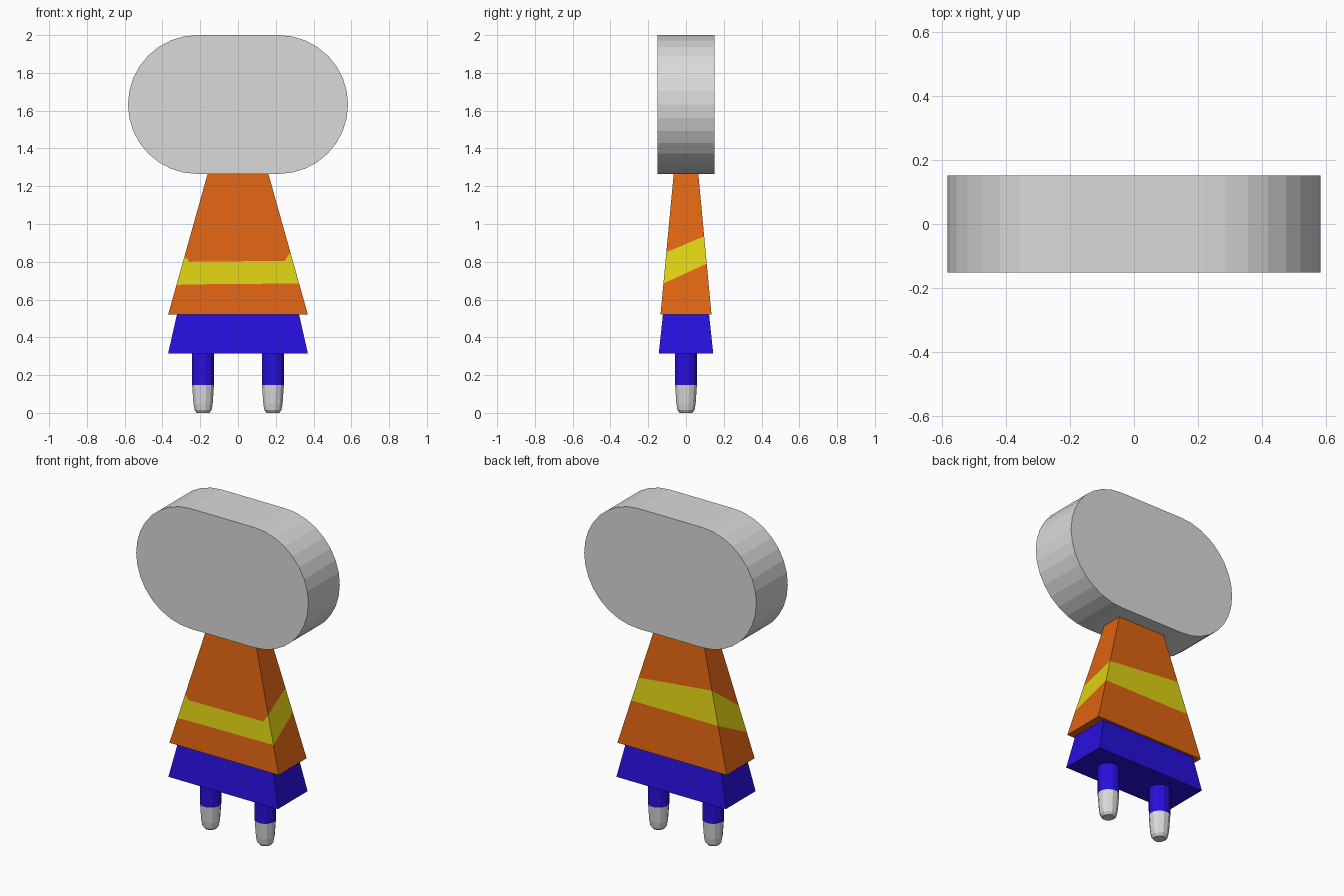
import bpy, bmesh, math

if "Cube" in bpy.data.objects:
    bpy.data.objects.remove(bpy.data.objects["Cube"])


def material(name, rgb):
    m = bpy.data.materials.new(name)
    m.diffuse_color = (*rgb, 1)
    m.use_nodes = True
    m.node_tree.nodes["Principled BSDF"].inputs["Base Color"].default_value = m.diffuse_color
    return m


GREY = material("light grey", (0.70, 0.70, 0.70))
ORANGE = material("orange", (0.73, 0.125, 0.006))
YELLOW = material("yellow", (0.73, 0.64, 0.006))
BLUE = material("blue", (0.02, 0.005, 0.72))


def loft(name, rings, mats, bands):
    """Skin a stack of equal rings, cap both ends; bands gives each level's material index."""
    bm = bmesh.new()
    loops = [[bm.verts.new(p) for p in ring] for ring in rings]
    n = len(loops[0])
    for a, b, idx in zip(loops, loops[1:], bands):
        for i in range(n):
            j = (i + 1) % n
            bm.faces.new((a[i], a[j], b[j], b[i])).material_index = idx
    bm.faces.new(loops[0][::-1]).material_index = bands[0]
    bm.faces.new(loops[-1]).material_index = bands[-1]
    bmesh.ops.recalc_face_normals(bm, faces=bm.faces)
    mesh = bpy.data.meshes.new(name)
    bm.to_mesh(mesh)
    bm.free()
    for m in mats:
        mesh.materials.append(m)
    obj = bpy.data.objects.new(name, mesh)
    bpy.context.collection.objects.link(obj)
    return obj


# Head: slab with a stadium outline
R, FLAT, ZC, STEPS = 0.3675, 0.215, 1.6325, 16
outline = []
for side, start in ((1, -90), (-1, 90)):
    for k in range(STEPS + 1):
        a = math.radians(start + 180 * k / STEPS)
        outline.append((side * FLAT + R * math.cos(a), ZC + R * math.sin(a)))
loft("head", [[(x, y, z) for x, z in outline] for y in (-0.152, 0.152)], [GREY], [0])

# Coat: tapered block with a slanting yellow stripe
Z0, Z1 = 0.52, 1.268


def coat_point(u, v, z):
    t = (z - Z0) / (Z1 - Z0)
    return (u * (0.37 - 0.21 * t), v * (0.135 - 0.07 * t), z)


# perimeter position, then lower and upper stripe height
stripe = [(-1, -1, 0.675, 0.83), (-0.88, -1, 0.68, 0.80), (0.85, -1, 0.685, 0.805),
          (1, -1, 0.685, 0.85), (1, 1, 0.79, 0.935), (-1, 1, 0.79, 0.985)]
coat_rings = [[coat_point(u, v, (Z0, lo, hi, Z1)[k]) for u, v, lo, hi in stripe]
              for k in range(4)]
loft("coat", coat_rings, [ORANGE, YELLOW], [0, 1, 0])

# Skirt: tapered block below the coat
corners = ((-1, -1), (1, -1), (1, 1), (-1, 1))
loft("skirt", [[(u * hx, v * hy, z) for u, v in corners]
               for hx, hy, z in ((0.37, 0.144, 0.315), (0.323, 0.122, 0.522))], [BLUE], [0])

# Legs: blue tubes ending in rounded grey feet
profile = [(0.035, 0.0), (0.047, 0.015), (0.053, 0.05), (0.06, 0.148), (0.061, 0.32)]
SIDES = 12
for label, cx in (("left", -0.185), ("right", 0.185)):
    rings = [[(cx + r * math.cos(2 * math.pi * (i + 0.5) / SIDES),
               r * math.sin(2 * math.pi * (i + 0.5) / SIDES), z) for i in range(SIDES)]
             for r, z in profile]
    loft(label + "_leg", rings, [GREY, BLUE], [0, 0, 0, 1])
